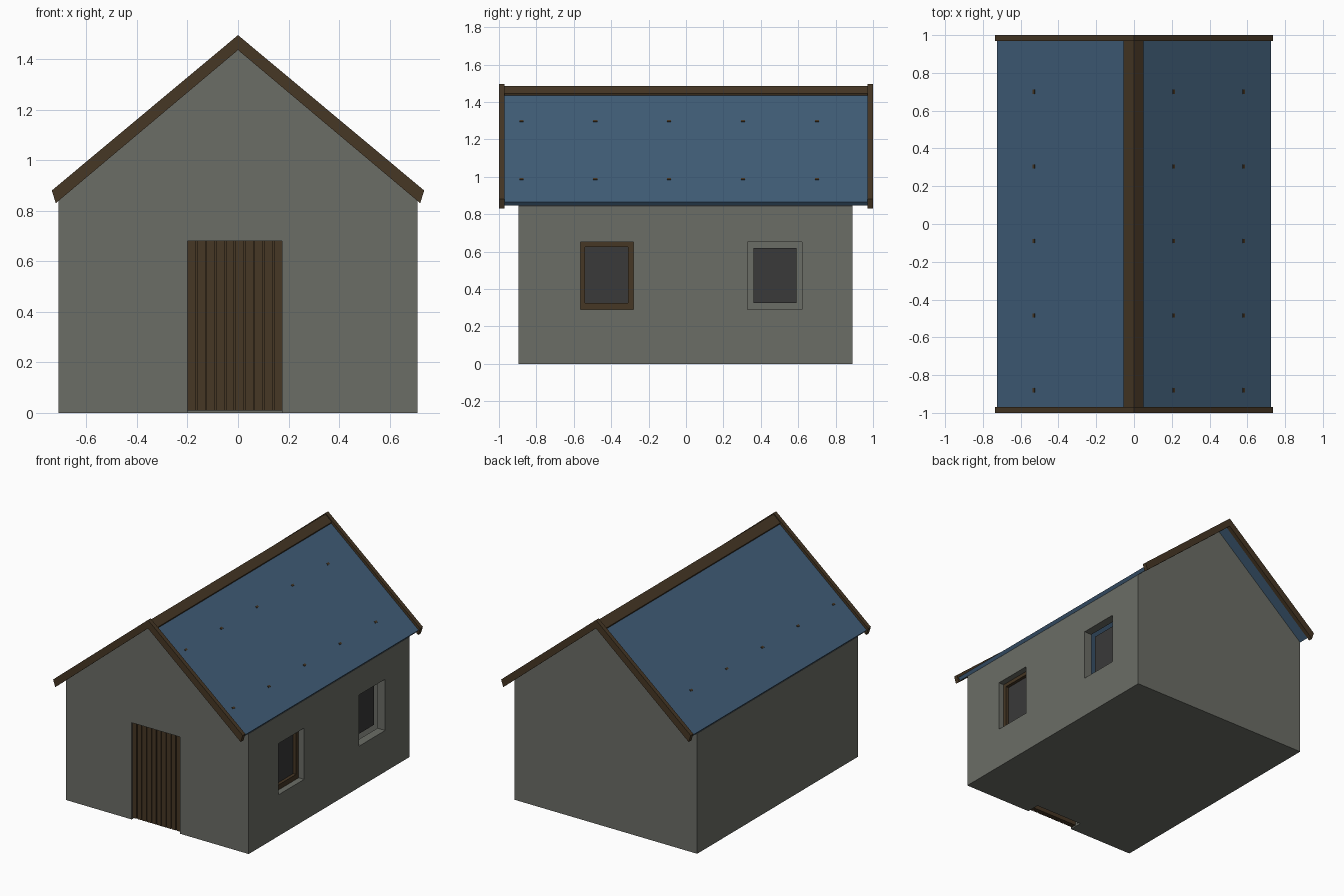
import bpy, math
from mathutils import Matrix, Vector

if "Cube" in bpy.data.objects:
    bpy.data.objects.remove(bpy.data.objects["Cube"])


def mat(name, rgb):
    m = bpy.data.materials.new(name)
    m.diffuse_color = (*rgb, 1)
    m.use_nodes = True
    m.node_tree.nodes["Principled BSDF"].inputs["Base Color"].default_value = m.diffuse_color
    return m


STONE = mat("grey_plaster", (0.147, 0.153, 0.133))
BLUE = mat("blue_roof", (0.053, 0.112, 0.191))
WOOD = mat("dark_wood", (0.061, 0.038, 0.018))
GLASS = mat("dark_glass", (0.041, 0.041, 0.041))


def add(name, verts, faces, material):
    me = bpy.data.meshes.new(name)
    me.from_pydata(verts, [], faces)
    me.materials.append(material)
    ob = bpy.data.objects.new(name, me)
    bpy.context.collection.objects.link(ob)
    return ob


def prism(name, profile, y0, y1, material):
    """Extrude a counter-clockwise (x, z) profile from y0 to y1."""
    n = len(profile)
    verts = [(x, y, z) for y in (y0, y1) for x, z in profile]
    faces = [list(range(n)), list(range(2 * n - 1, n - 1, -1))]
    faces += [(i, i + n, (i + 1) % n + n, (i + 1) % n) for i in range(n)]
    return add(name, verts, faces, material)


def box(name, x, y, z, material):
    return prism(name, [(x[0], z[0]), (x[1], z[0]), (x[1], z[1]), (x[0], z[1])],
                 y[0], y[1], material)


def slope(name, side, top, low, outer, inner, y, material):
    """One half of a gable strip, from the ridge line down to the eave."""
    p = [(0, low), inner, outer, (0, top)]
    if side < 0:
        p = [(-a, b) for a, b in reversed(p)]
    return prism(name, p, y[0], y[1], material)


# Hollow gabled walls with two window openings and a doorway
walls = prism("walls", [(-0.71, 0), (0.71, 0), (0.71, 0.845), (0, 1.44), (-0.71, 0.845)],
              -0.895, 0.89, STONE)
WIN_Z = (0.29, 0.65)
cutters = [
    box("room_cutter", (-0.65, 0.65), (-0.835, 0.83), (0.015, 2), STONE),
    box("window_cutter", (0.6, 0.8), (-0.565, -0.28), WIN_Z, STONE),
    box("window_cutter", (0.6, 0.8), (0.33, 0.62), WIN_Z, STONE),
    box("door_cutter", (-0.2, 0.175), (-1, -0.8), (-0.1, 0.68), STONE),
]
for c in cutters:
    c.hide_render = True
    m = walls.modifiers.new("cut", 'BOOLEAN')
    m.operation, m.solver, m.object = 'DIFFERENCE', 'EXACT', c
deps = bpy.context.evaluated_depsgraph_get()
cut_mesh = bpy.data.meshes.new_from_object(walls.evaluated_get(deps))
walls.modifiers.clear()
walls.data = cut_mesh
for c in cutters:
    bpy.data.objects.remove(c)

# Roof panels, verge boards and ridge boards on both slopes
for s, tag in ((1, "right"), (-1, "left")):
    slope("roof_panel_" + tag, s, 1.472, 1.44, (0.725, 0.865), (0.709, 0.846),
          (-0.97, 0.97), BLUE)
    slope("front_verge_" + tag, s, 1.495, 1.436, (0.737, 0.88), (0.721, 0.83),
          (-1, -0.97), WOOD)
    slope("back_verge_" + tag, s, 1.495, 1.436, (0.737, 0.88), (0.721, 0.83),
          (0.97, 1), WOOD)
    w = 0.05 if s > 0 else 0.055
    slope("ridge_board_" + tag, s, 1.486, 1.46, (w, 1.486 - w * 0.838),
          (w - 0.01, 1.46 - w * 0.838), (-0.97, 0.97), WOOD)

# Small wooden pegs just breaking through the roof surface
for x in (0.21, 0.58, -0.53):
    for k in range(5):
        ob = box("roof_peg", (-0.007, 0.007), (-0.011, 0.011), (-0.01, 0.004), WOOD)
        pos = Vector((x, -0.88 + 0.395 * k, 1.472 - abs(x) * 0.837))
        turn = Matrix.Rotation(math.copysign(math.radians(40), x), 4, 'Y')
        ob.data.transform(Matrix.Translation(pos) @ turn)

# Plank door set in the doorway
box("door_backing", (-0.2, 0.175), (-0.87, -0.85), (0.01, 0.68), WOOD)
for i in range(10):
    x = -0.2 + i * 0.038
    box("door_plank", (x, x + 0.033), (-0.887, -0.87), (0.01, 0.68), WOOD)

# Window panes, and the wooden frame of the front window
box("window_pane_front", (0.636, 0.646), (-0.54, -0.31), (0.325, 0.625), GLASS)
box("window_pane_back", (0.636, 0.646), (0.36, 0.59), (0.325, 0.62), GLASS)
fx = (0.632, 0.668)
box("window_frame_bottom", fx, (-0.565, -0.28), (0.29, 0.325), WOOD)
box("window_frame_top", fx, (-0.565, -0.28), (0.625, 0.65), WOOD)
box("window_frame_left", fx, (-0.565, -0.54), (0.325, 0.625), WOOD)
box("window_frame_right", fx, (-0.31, -0.28), (0.325, 0.625), WOOD)
